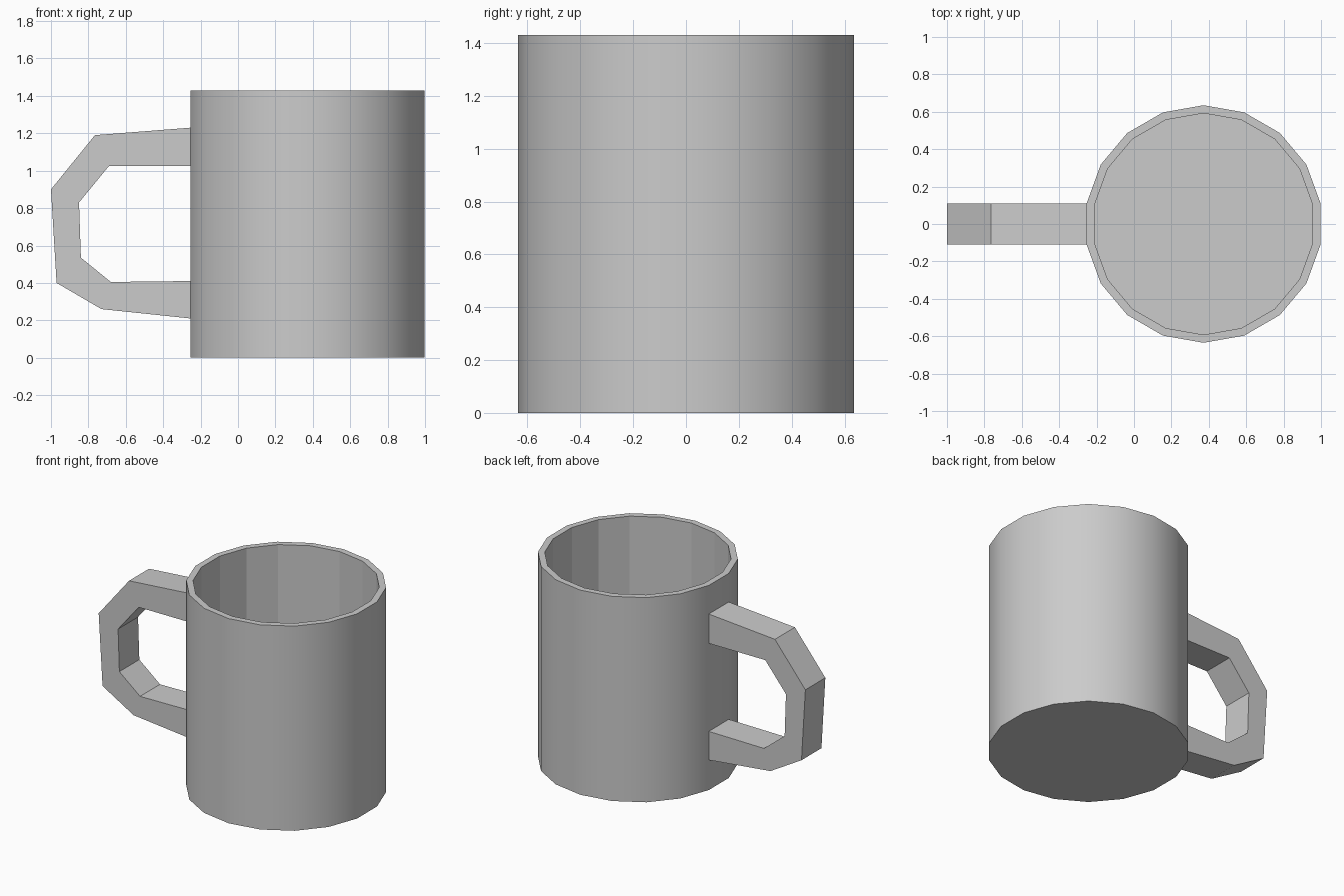
import bpy, bmesh, math

old = bpy.data.objects.get("Cube")
if old:
    bpy.data.objects.remove(old, do_unlink=True)

SIDES = 18
CENTRE_X = 0.372
OUTER_R, INNER_R = 0.635, 0.592
HEIGHT, FLOOR = 1.43, 0.05

grey = bpy.data.materials.new("plain_grey")
grey.use_nodes = True
colour = (0.6, 0.6, 0.6, 1)
grey.diffuse_color = colour
grey.node_tree.nodes["Principled BSDF"].inputs["Base Color"].default_value = colour


def finish(name, bm):
    bmesh.ops.recalc_face_normals(bm, faces=bm.faces)
    mesh = bpy.data.meshes.new(name)
    bm.to_mesh(mesh)
    bm.free()
    mesh.materials.append(grey)
    obj = bpy.data.objects.new(name, mesh)
    bpy.context.collection.objects.link(obj)
    return obj


# Cup: bottom, smooth outer wall, rim, faceted inner wall and floor
bm = bmesh.new()
rings = []
for radius, z in ((OUTER_R, 0), (OUTER_R, HEIGHT), (INNER_R, HEIGHT), (INNER_R, FLOOR)):
    ring = []
    for i in range(SIDES):
        a = 2 * math.pi * (i + 0.5) / SIDES
        ring.append(bm.verts.new((CENTRE_X + radius * math.cos(a), radius * math.sin(a), z)))
    rings.append(ring)
for level, (low, high) in enumerate(zip(rings, rings[1:])):
    for i in range(SIDES):
        j = (i + 1) % SIDES
        face = bm.faces.new((low[i], low[j], high[j], high[i]))
        face.smooth = level == 0
bm.faces.new(rings[0])
bm.faces.new(rings[-1])
for edge in bm.edges:
    edge.smooth = all(f.smooth for f in edge.link_faces)
finish("cup", bm)

# Handle: angular loop as wide as one facet of the cup
wall_x = CENTRE_X - OUTER_R * math.cos(math.pi / SIDES)
half_width = OUTER_R * math.sin(math.pi / SIDES)
outer = [(wall_x, 1.23), (-0.765, 1.19), (-1.0, 0.9), (-0.97, 0.4), (-0.73, 0.26), (wall_x, 0.21)]
inner = [(wall_x, 1.025), (-0.69, 1.025), (-0.85, 0.83), (-0.84, 0.535), (-0.68, 0.405), (wall_x, 0.41)]
bm = bmesh.new()
sections = []
for (ox, oz), (ix, iz) in zip(outer, inner):
    sections.append([bm.verts.new(p) for p in (
        (ox, -half_width, oz), (ox, half_width, oz),
        (ix, half_width, iz), (ix, -half_width, iz))])
for a, b in zip(sections, sections[1:]):
    for i in range(4):
        j = (i + 1) % 4
        bm.faces.new((a[i], a[j], b[j], b[i]))
finish("handle", bm)
